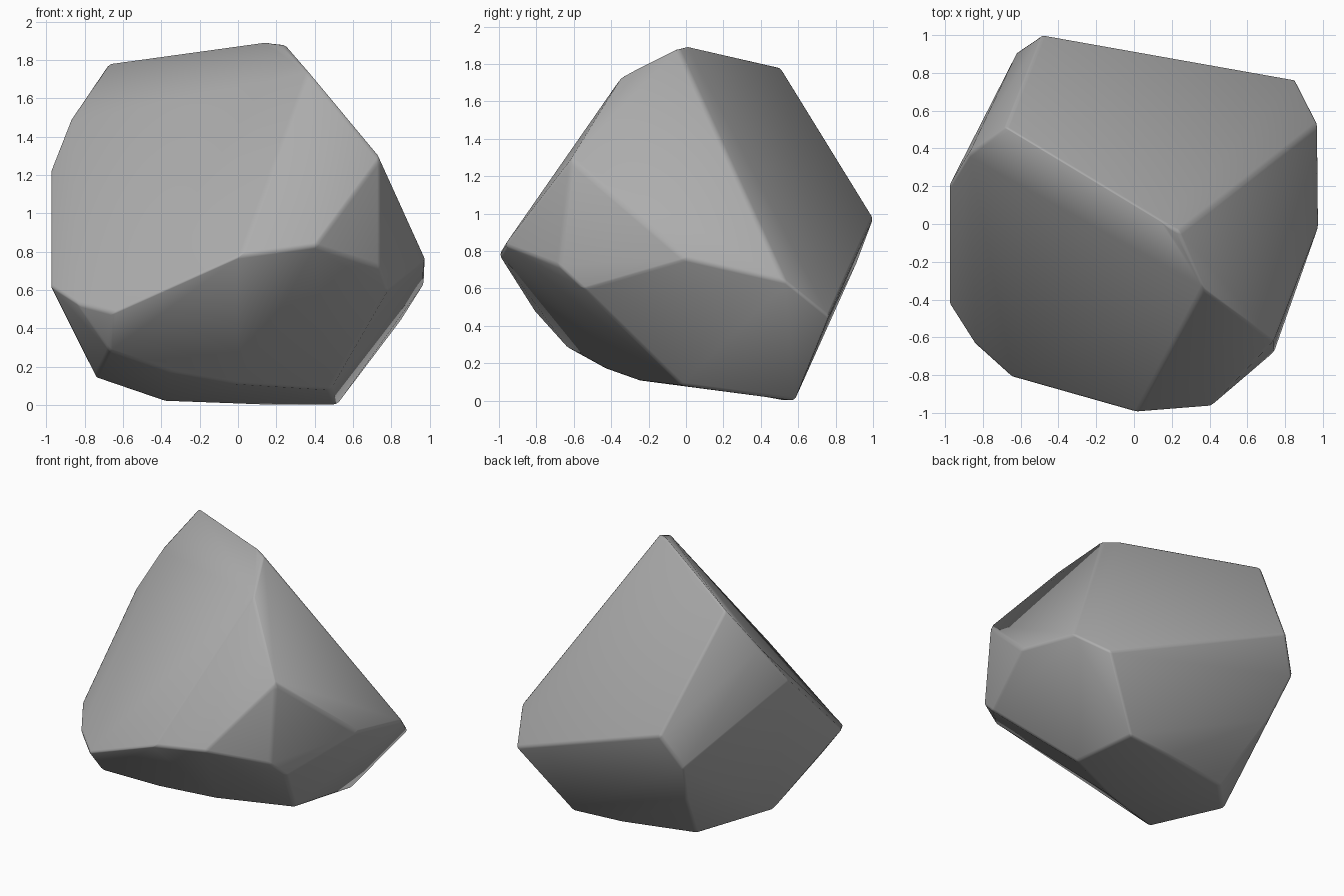
import bpy, bmesh
from math import radians

if "Cube" in bpy.data.objects:
    bpy.data.objects.remove(bpy.data.objects["Cube"])

# Corner points of the boulder, grouped by region
top = [(0.15, 0.01, 1.895), (0.24, -0.04, 1.885), (-0.68, 0.51, 1.78),
       (0.37, -0.34, 1.735), (0.74, -0.615, 1.29)]
left = [(-0.87, 0.38, 1.5), (-0.98, 0.2, 1.22), (-0.98, -0.42, 0.62),
        (-0.84, -0.64, 0.53), (-0.65, -0.81, 0.48)]
front = [(0.02, -1.0, 0.78), (0.4, -0.97, 0.83), (0.74, -0.68, 0.72),
         (0.78, -0.55, 0.6)]
right = [(0.98, 0.0, 0.76), (0.975, 0.53, 0.64), (0.855, 0.765, 0.45)]
back = [(-0.485, 1.003, 0.98), (-0.615, 0.915, 0.745), (-0.54, 0.765, 0.44)]
base = [(0.515, 0.58, 0.0), (0.15, 0.54, 0.0), (-0.39, 0.43, 0.02),
        (-0.74, 0.05, 0.14), (-0.67, -0.63, 0.28), (-0.35, -0.43, 0.17),
        (0.0, -0.26, 0.11), (0.48, -0.02, 0.08)]

# Wrap the corners into a solid and merge nearly flat facets
bm = bmesh.new()
for p in top + left + front + right + back + base:
    bm.verts.new(p)
bmesh.ops.convex_hull(bm, input=bm.verts[:])
loose = [v for v in bm.verts if not v.link_faces]
bmesh.ops.delete(bm, geom=loose, context='VERTS')
bmesh.ops.dissolve_limit(bm, angle_limit=radians(3), verts=bm.verts[:], edges=bm.edges[:])
bmesh.ops.recalc_face_normals(bm, faces=bm.faces[:])
mesh = bpy.data.meshes.new("boulder")
bm.to_mesh(mesh)
bm.free()

boulder = bpy.data.objects.new("boulder", mesh)
bpy.context.collection.objects.link(boulder)

# Dark grey stone
stone = bpy.data.materials.new("dark_stone")
stone.diffuse_color = (0.42, 0.42, 0.42, 1.0)
stone.use_nodes = True
stone.node_tree.nodes["Principled BSDF"].inputs["Base Color"].default_value = stone.diffuse_color
mesh.materials.append(stone)

# Slightly worn edges with soft shading
bevel = boulder.modifiers.new("worn_edges", 'BEVEL')
bevel.width = 0.018
bevel.segments = 2
bevel.limit_method = 'ANGLE'
bevel.angle_limit = radians(15)

bpy.context.view_layer.objects.active = boulder
boulder.select_set(True)
bpy.ops.object.modifier_apply(modifier=bevel.name)
bpy.ops.object.shade_smooth_by_angle(angle=radians(50))
